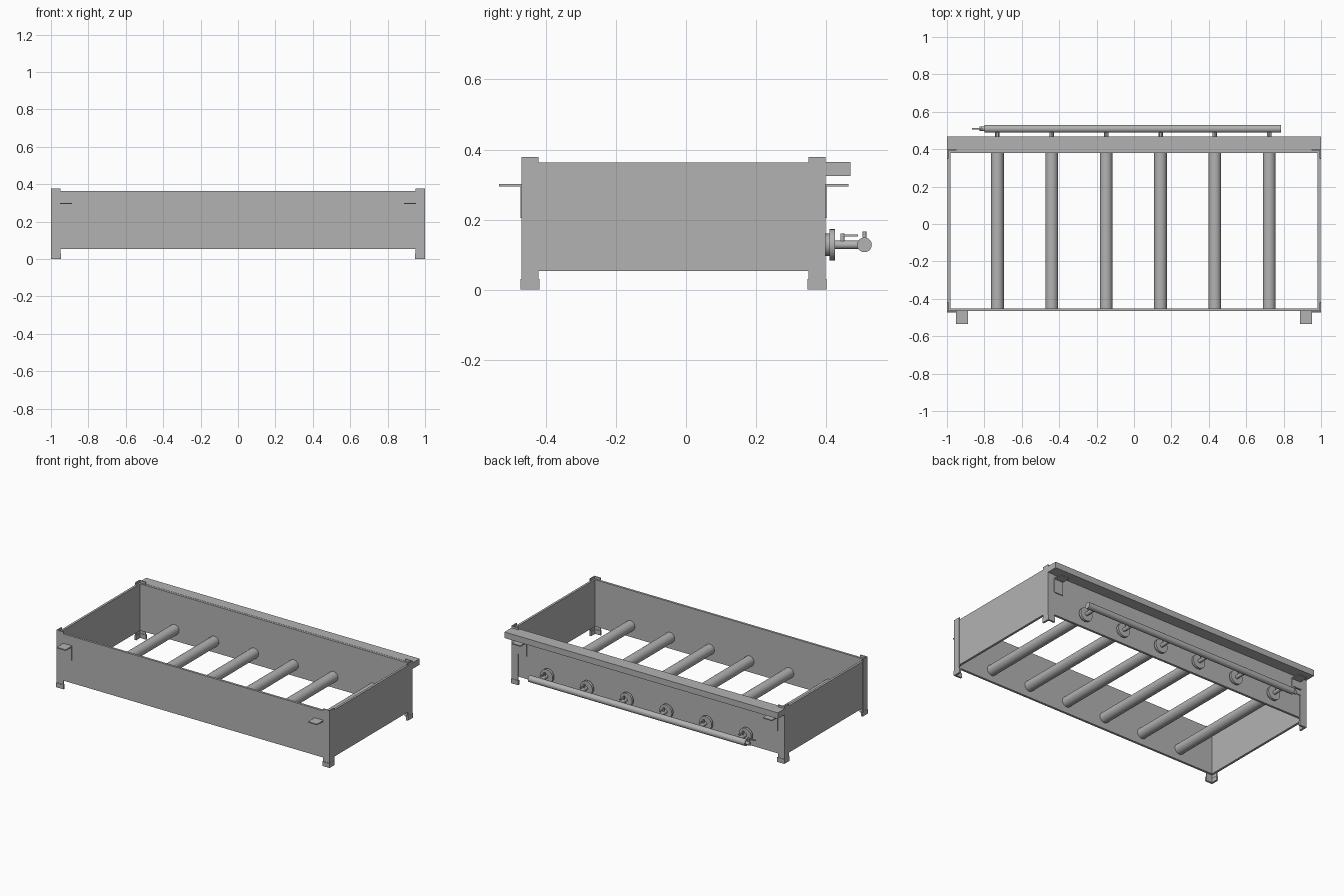
import bpy
import math
from mathutils import Vector

cube = bpy.data.objects.get("Cube")
if cube:
    bpy.data.objects.remove(cube, do_unlink=True)

steel = bpy.data.materials.new("grey_steel")
steel.use_nodes = True
steel.diffuse_color = (0.45, 0.45, 0.45, 1)
steel.node_tree.nodes["Principled BSDF"].inputs["Base Color"].default_value = (0.45, 0.45, 0.45, 1)


def finish(name):
    obj = bpy.context.object
    obj.name = name
    obj.data.materials.append(steel)
    return obj


def box(name, x, y, z):
    """Box from (min, max) pairs."""
    spans = [sorted(s) for s in (x, y, z)]
    bpy.ops.mesh.primitive_cube_add(size=1, location=[sum(s) / 2 for s in spans])
    bpy.context.object.scale = [s[1] - s[0] for s in spans]
    bpy.ops.object.transform_apply(location=False, rotation=False, scale=True)
    return finish(name)


def rod(name, start, end, radius, sides=24):
    """Cylinder between two points."""
    a, b = Vector(start), Vector(end)
    bpy.ops.mesh.primitive_cylinder_add(vertices=sides, radius=radius,
                                        depth=(b - a).length, location=(a + b) / 2)
    bpy.context.object.rotation_euler = (b - a).to_track_quat('Z', 'Y').to_euler()
    bpy.ops.object.shade_smooth_by_angle(angle=math.radians(40))
    return finish(name)


FRONT, BACK = -0.469, 0.398
SKIN = 0.003          # thickness of the corner angles
WALL = 0.015
BOTTOM, TOP = 0.054, 0.363
PIPE_Z, PIPE_Y = 0.128, 0.509

# Open frame walls
box("front_wall", (-0.997, 0.997), (FRONT + SKIN, FRONT + SKIN + WALL), (BOTTOM, TOP))
box("back_wall", (-0.997, 0.997), (BACK - SKIN - WALL, BACK - SKIN), (BOTTOM, TOP))
for side, word in ((1, "left"), (-1, "right")):
    box(word + "_wall", (side * 0.997, side * (0.997 - WALL)),
        (FRONT + SKIN, BACK - SKIN), (BOTTOM, TOP))

# Corner angle legs, feet and carrying handles
for side, word in ((1, "left"), (-1, "right")):
    for edge, inward, end in ((FRONT, 1, "front"), (BACK, -1, "back")):
        name = end + "_" + word
        outer = side * 0.9995
        box(name + "_leg_face", (outer, side * 0.95), (edge, edge + inward * 0.006), (0, 0.378))
        box(name + "_leg_side", (outer, side * 0.993), (edge, edge + inward * 0.048), (0, 0.378))
        out = edge - inward * 0.003
        box(name + "_foot_face", (side, side * 0.947), (out, edge + inward * 0.009), (0, 0.03))
        box(name + "_foot_side", (side, side * 0.988), (out, edge + inward * 0.051), (0, 0.03))
        box(name + "_handle_plate", (side * 0.887, side * 0.952),
            (edge, edge - inward * 0.065), (0.294, 0.301))
        box(name + "_handle_mount", (side * 0.887, side * 0.952),
            (edge + inward * 0.003, edge - inward * 0.003), (0.205, 0.301))

# Rear shelf beam
box("rear_shelf", (-1, 1), (BACK - 0.003, 0.469), (0.324, 0.364))

# Burner tubes with flanges, feed pipes and small lever valves
for i in range(6):
    x = -0.73 + i * 0.2906
    n = "_" + str(i + 1)
    rod("burner_tube" + n, (x, FRONT + 0.01, PIPE_Z), (x, BACK - 0.005, PIPE_Z), 0.034)
    rod("burner_collar" + n, (x, BACK - 0.01, PIPE_Z), (x, 0.41, PIPE_Z), 0.032)
    rod("burner_flange" + n, (x, 0.409, PIPE_Z), (x, 0.425, PIPE_Z), 0.045)
    rod("feed_pipe" + n, (x, 0.42, PIPE_Z), (x, PIPE_Y, PIPE_Z), 0.012, 16)
    rod("valve_stem" + n, (x, 0.446, PIPE_Z), (x, 0.446, 0.16), 0.006, 12)
    box("valve_lever" + n, (x - 0.005, x + 0.005), (0.44, 0.49), (0.152, 0.157))

# Gas manifold with end fitting and shut-off valve
rod("manifold_pipe", (-0.80, PIPE_Y, PIPE_Z), (0.787, PIPE_Y, PIPE_Z), 0.021)
rod("manifold_fitting", (-0.825, PIPE_Y, PIPE_Z), (-0.79, PIPE_Y, PIPE_Z), 0.012, 16)
rod("shutoff_stem", (-0.815, PIPE_Y, PIPE_Z), (-0.815, PIPE_Y, 0.166), 0.006, 12)
box("shutoff_lever", (-0.865, -0.809), (PIPE_Y - 0.005, PIPE_Y + 0.005), (0.158, 0.163))
